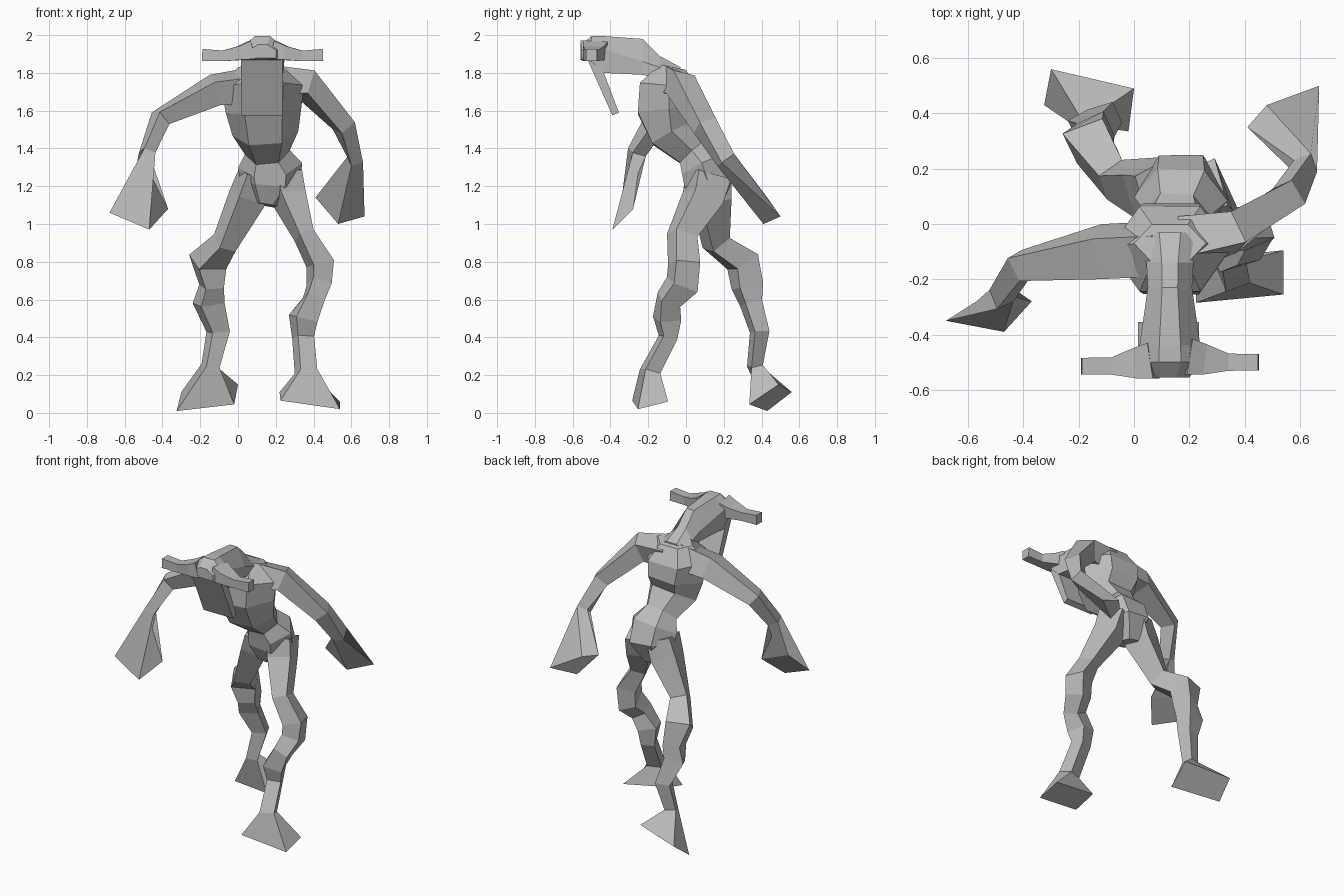
import bpy, bmesh, math
from mathutils import Vector

cube = bpy.data.objects.get("Cube")
if cube:
    bpy.data.objects.remove(cube, do_unlink=True)

skin = bpy.data.materials.new("plain grey")
skin.use_nodes = True
GREY = (0.5, 0.5, 0.5, 1)
skin.diffuse_color = GREY
skin.node_tree.nodes["Principled BSDF"].inputs["Base Color"].default_value = GREY


def section(centre, tangent, side, width, depth, count, roll):
    """Polygon across the path, stretched to the given half width and half depth."""
    across = (side - tangent * side.dot(tangent)).normalized()
    other = tangent.cross(across)
    angles = [math.radians(roll) + math.tau * i / count for i in range(count)]
    wide = max(abs(math.cos(a)) for a in angles)
    deep = max(abs(math.sin(a)) for a in angles)
    return [centre + across * (width * math.cos(a) / wide)
            + other * (depth * math.sin(a) / deep) for a in angles]


def align(ring, previous):
    """Reorder a ring so that its corners follow those of the previous ring."""
    def centred(points):
        middle = sum(points, Vector()) / len(points)
        return [p - middle for p in points]

    target = centred(previous)
    options = []
    for order in (ring, ring[::-1]):
        for shift in range(len(ring)):
            options.append(order[shift:] + order[:shift])
    return min(options, key=lambda o: sum((p - q).length_squared
                                          for p, q in zip(centred(o), target)))


def skin_rings(name, rings):
    """Bridge a row of rings into a closed, flat shaded shell."""
    mesh = bpy.data.meshes.new(name)
    bm = bmesh.new()
    rows = [[bm.verts.new(p) for p in ring] for ring in rings]
    count = len(rows[0])
    for low, high in zip(rows, rows[1:]):
        for i in range(count):
            j = (i + 1) % count
            bm.faces.new((low[i], low[j], high[j], high[i]))
    bm.faces.new(rows[0])
    bm.faces.new(rows[-1])
    bmesh.ops.recalc_face_normals(bm, faces=bm.faces)
    bm.to_mesh(mesh)
    bm.free()
    mesh.materials.append(skin)
    obj = bpy.data.objects.new(name, mesh)
    bpy.context.collection.objects.link(obj)
    return obj


def limb(name, path, side, end=None, count=4, roll=25):
    """Loft along (x, y, z, half width, half depth) stations to an optional end polygon."""
    centres = [Vector(p[:3]) for p in path]
    end = [Vector(p) for p in end] if end else None
    line = centres + ([sum(end, Vector()) / len(end)] if end else [])
    rings = []
    for i, (centre, station) in enumerate(zip(centres, path)):
        before = (line[i] - line[i - 1]).normalized() if i else Vector()
        after = (line[i + 1] - line[i]).normalized() if i + 1 < len(line) else Vector()
        ring = section(centre, (before + after).normalized(), Vector(side),
                       station[3], station[4], count, roll)
        rings.append(align(ring, rings[-1]) if rings else ring)
    if end:
        rings.append(align(end, rings[-1]))
    return skin_rings(name, rings)


X, Y = (1, 0, 0), (0, 1, 0)

# Torso, from the crotch up to the hunched shoulders
limb("torso", [
    (.15, .11, 1.1, .07, .07),
    (.17, .12, 1.22, .16, .13),
    (.17, .09, 1.31, .17, .12),
    (.155, .04, 1.38, .12, .09),
    (.145, -.07, 1.48, .175, .12),
    (.135, -.09, 1.6, .2, .165),
    (.13, -.09, 1.73, .22, .155),
    (.13, -.07, 1.83, .13, .07),
], X, count=6, roll=0)

# Arms, the right one reaching forward and the left one swung back
limb("right_arm", [
    (.08, -.09, 1.73, .1, .1),
    (-.12, -.1, 1.71, .1, .085),
    (-.41, -.15, 1.56, .06, .055),
    (-.48, -.26, 1.38, .05, .042),
], Y, end=[(-.68, -.35, 1.06), (-.47, -.39, .97), (-.37, -.28, 1.08), (-.57, -.28, 1.16)])

limb("left_arm", [
    (.18, -.07, 1.74, .1, .1),
    (.36, -.03, 1.74, .08, .085),
    (.56, .1, 1.52, .065, .06),
    (.62, .21, 1.34, .055, .042),
], Y, end=[(.67, .5, 1.04), (.53, .41, 1), (.41, .35, 1.14), (.48, .43, 1.14)])

# Legs, in mid stride, each ending in a flared foot
limb("right_leg", [
    (.09, .12, 1.26, .09, .12),
    (.05, .13, 1.14, .1, .11),
    (-.07, .16, .9, .065, .075),
    (-.16, .3, .8, .1, .09),
    (-.14, .325, .67, .065, .085),
    (-.155, .345, .58, .085, .06),
    (-.105, .39, .43, .062, .052),
    (-.145, .365, .25, .048, .042),
], X, end=[(-.3, .56, .11), (0, .49, .15), (-.02, .335, .045), (-.325, .43, .01)])

limb("left_leg", [
    (.25, .12, 1.26, .09, .12),
    (.27, .09, 1.14, .09, .11),
    (.35, -.02, .94, .055, .08),
    (.435, -.01, .79, .075, .085),
    (.43, -.02, .68, .067, .09),
    (.4, -.09, .6, .062, .07),
    (.345, -.1, .5, .078, .075),
    (.345, -.095, .4, .058, .05),
    (.36, -.19, .22, .06, .055),
], X, end=[(.54, -.255, .02), (.54, -.095, .06), (.22, -.13, .11), (.225, -.285, .065)])

# Head: a ridged wedge running forward from the neck
MID = .13


def roofed(y, half, bottom, eave, top):
    ridge = half * .35
    outline = [(-half, bottom), (half, bottom), (half, eave), (ridge, top),
               (-ridge, top), (-half, eave)]
    return [Vector((MID + x, y, z)) for x, z in outline]


skin_rings("head", [
    roofed(-.03, .11, 1.7, 1.8, 1.83),
    roofed(-.14, .085, 1.77, 1.83, 1.89),
    roofed(-.23, .08, 1.79, 1.86, 1.98),
    roofed(-.44, .11, 1.8, 1.93, 1.995),
    roofed(-.5, .115, 1.86, 1.93, 1.995),
    roofed(-.555, .07, 1.88, 1.92, 1.95),
])

# Long flat muzzle plate hanging from the brow
profile = [(-.535, 1.9), (-.39, 1.575), (-.355, 1.59), (-.45, 1.84)]
skin_rings("muzzle", [[Vector((MID + x, y, z)) for y, z in profile] for x in (-.115, .105)])

# Straight horns on both sides of the brow
for name, sign in (("right_horn", -1), ("left_horn", 1)):
    y = -.507 + .007 * sign
    limb(name, [
        (MID + sign * .06, y + .02, 1.92, .065, .05),
        (MID + sign * .12, y + .01, 1.905, .055, .037),
        (MID + sign * .21, y, 1.89, .031, .028),
        (MID + sign * .32, y, 1.895, .03, .032),
    ], Y, roll=45)
